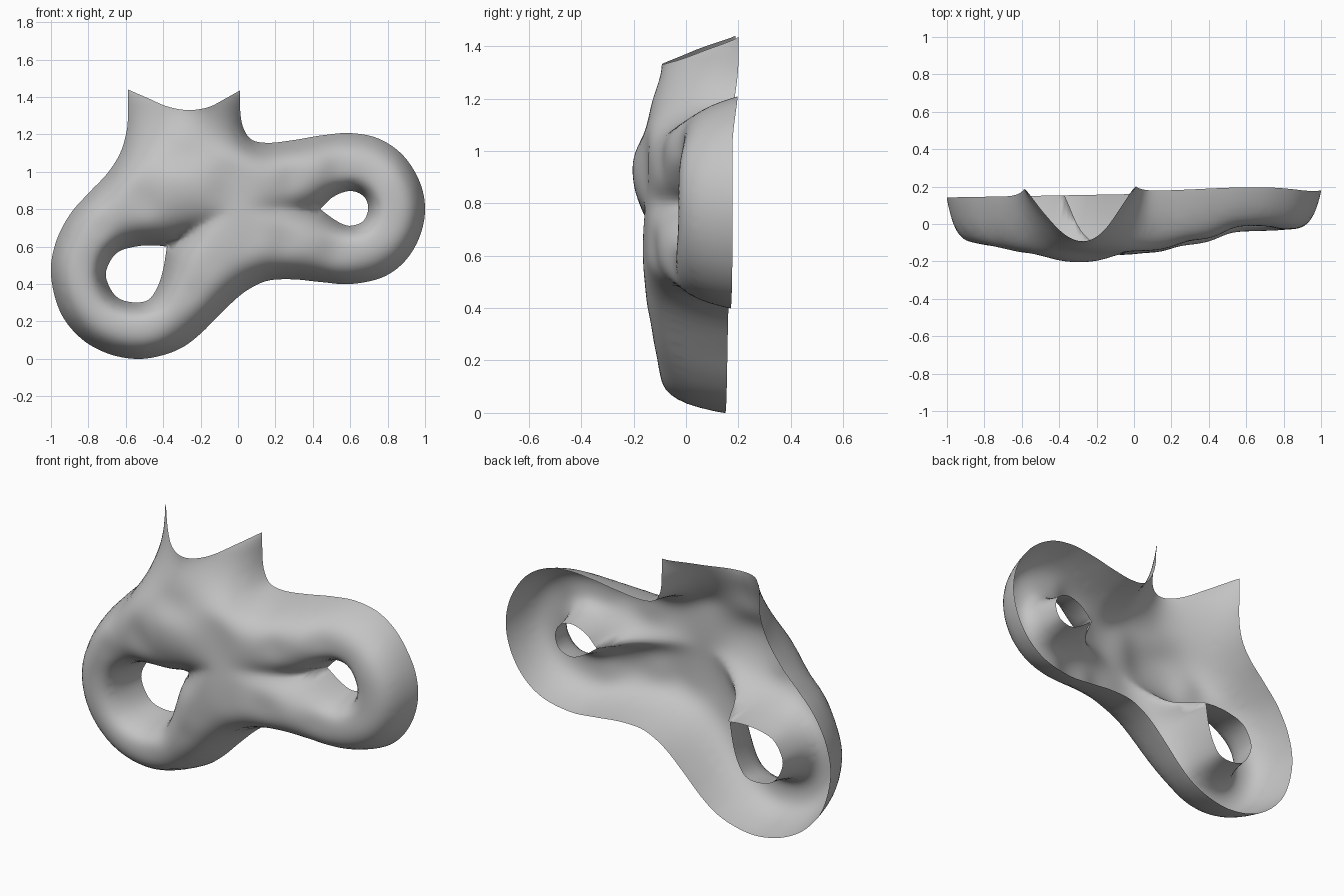
import bpy, math
from mathutils import Vector, kdtree, geometry

if "Cube" in bpy.data.objects:
    bpy.data.objects.remove(bpy.data.objects["Cube"])

STEP = 0.02


def spline(pts):
    """Catmull-Rom curve through the points, sampled evenly; end points kept."""
    p = [Vector(q) for q in pts]
    p = [2 * p[0] - p[1]] + p + [2 * p[-1] - p[-2]]
    out = []
    for a, b, c, d in zip(p, p[1:], p[2:], p[3:]):
        n = max(1, math.ceil((c - b).length / STEP))
        for i in range(n):
            t = i / n
            out.append(0.5 * (2 * b + (c - a) * t + (2 * a - 5 * b + 4 * c - d) * t * t
                              + (3 * b - a - 3 * c + d) * t ** 3))
    return out + [p[-2]]


def tree(pts):
    k = kdtree.KDTree(len(pts))
    for i, q in enumerate(pts):
        k.insert((q[0], q[1], 0), i)
    k.balance()
    return k


# Outer silhouette (x, z): right side of neck, around the body, left side of neck
side = spline([(.01, 1.435), (.014, 1.3), (.035, 1.22), (.08, 1.168), (.17, 1.155), (.3, 1.17),
               (.45, 1.195), (.6, 1.207), (.75, 1.178), (.88, 1.09), (.97, .95), (1, .8),
               (.97, .65), (.89, .52), (.77, .435), (.6, .4), (.45, .41), (.3, .425), (.17, .42),
               (.08, .385), (0, .33), (-.1, .235), (-.2, .135), (-.3, .06), (-.42, .015),
               (-.55, 0), (-.7, .03), (-.84, .11), (-.95, .25), (-1, .45), (-.975, .62),
               (-.9, .77), (-.8, .885), (-.7, .99), (-.63, 1.1), (-.595, 1.22), (-.588, 1.32),
               (-.588, 1.44)])
rim = spline([(-.588, 1.44), (-.48, 1.393), (-.38, 1.35), (-.27, 1.33), (-.16, 1.345),
              (-.07, 1.39), (.01, 1.435)])[1:-1]
# The two holes, each with one pointed corner
hole_left = spline([(-.38, .6), (-.45, .607), (-.55, .6), (-.65, .565), (-.705, .47), (-.69, .39),
                    (-.64, .325), (-.56, .302), (-.48, .315), (-.43, .385), (-.4, .48),
                    (-.38, .6)])[:-1]
hole_right = spline([(.44, .8), (.5, .86), (.57, .893), (.63, .893), (.68, .86), (.696, .8),
                     (.67, .737), (.61, .712), (.56, .72), (.5, .755), (.44, .8)])[:-1]
loops = [side + rim, hole_left, hole_right]
# Crease joining the hole corners (x, z, depth y)
crease = spline([(-.38, .6, .17), (-.33, .627, .07), (-.27, .667, -.01), (-.2, .712, -.08),
                 (-.1, .768, -.135), (0, .795, -.148), (.1, .801, -.118), (.2, .8, -.065),
                 (.3, .798, -.005), (.38, .797, .07), (.44, .8, .17)])[1:-1]


def inside(p):
    hit = False
    for lp in loops:
        a = lp[-1]
        for b in lp:
            if (a[1] > p[1]) != (b[1] > p[1]) and \
                    p[0] < (b[0] - a[0]) * (p[1] - a[1]) / (b[1] - a[1]) + a[0]:
                hit = not hit
            a = b
    return hit


# Sample points: boundary, crease, offset rings, interior grid
pts, edges = [], []
for lp in loops:
    s = len(pts)
    pts += [Vector(q) for q in lp]
    edges += [(s + i, s + (i + 1) % len(lp)) for i in range(len(lp))]
n_bound = len(pts)
fixed = set(range(len(side))) | set(range(len(loops[0]), n_bound))
start_l, start_r = len(loops[0]), len(loops[0]) + len(hole_left)
chain = [start_l] + list(range(n_bound, n_bound + len(crease))) + [start_r]
pts += [Vector(q[:2]) for q in crease]
edges += list(zip(chain, chain[1:]))
near_b, near_c = tree(pts[:n_bound]), tree(crease)


def try_add(p, gap):
    q = (p[0], p[1], 0)
    if near_b.find(q)[2] > gap and near_c.find(q)[2] > 0.009 and inside(p):
        pts.append(Vector(p))


for d in (.003, .01, .021, .035):
    for lp in loops:
        for i, p in enumerate(lp):
            t = (lp[(i + 1) % len(lp)] - lp[i - 1]).normalized()
            for sg in (-1, 1):
                try_add(p + sg * d * Vector((t.y, -t.x)), d * .93)
for r in range(84):
    for c in range(102):
        try_add((-1.01 + STEP * (c + .5 * (r % 2)), r * STEP * .87), .046)

verts, _, tris, orig = geometry.delaunay_2d_cdt(pts, edges, [], 0, 1e-6)[:4]
is_bound = [any(o < n_bound for o in lst) for lst in orig]
faces = [f for f in tris if not all(is_bound[i] for i in f)
         or inside(sum((verts[i] for i in f), Vector((0, 0))) / 3)]
N = len(verts)

# Laplacian weights for inflating the flat sheet like a membrane
wt = [dict() for _ in range(N)]
area = [0.0] * N
for f in faces:
    for k in range(3):
        i, j, o = f[k], f[(k + 1) % 3], f[(k + 2) % 3]
        a, b = verts[i] - verts[o], verts[j] - verts[o]
        cr = max(abs(a.x * b.y - a.y * b.x), 1e-9)
        cot = .5 * a.dot(b) / cr
        wt[i][j] = wt[i].get(j, 0) + cot
        wt[j][i] = wt[j].get(i, 0) + cot
        area[o] += cr / 6
pinned = [any(o in fixed for o in lst) for lst in orig]
crease_of = {}
for i, lst in enumerate(orig):
    for o in lst:
        if n_bound <= o < n_bound + len(crease) and not pinned[i]:
            crease_of[i] = crease[o - n_bound][2]


def neck(p):
    t = min(max((p[1] - 1.0) / .35, 0), 1)
    return t * t * (3 - 2 * t)


def back(p):
    return .16 + .018 * p[0] + .04 * neck(p)


def swell(e, n):
    """Cross-section: steep wall then round front; plain parabola at the neck."""
    return (1 - n) * math.sin(math.pi / 2 * e ** 1.7) + n * e ** 1.9


# Crest depths (x, z, y) read at points on the front
crest = [(-.86, .47, -.1), (-.56, .15, -.1), (-.8, .68, -.115), (-.3, .33, -.13),
         (-.22, .48, -.155), (-.08, .6, -.168), (-.3, .92, -.21), (-.29, 1.33, -.112),
         (-.29, 1.15, -.148), (.1, .97, -.145), (.35, 1.0, -.085), (.1, .58, -.155),
         (.3, .59, -.11), (.6, .56, -.04), (.6, 1.05, -.01), (.85, .8, -.03), (-.58, .78, -.155)]
vt = tree(verts)
crest_i = [vt.find((x, z, 0))[1] for x, z, y in crest]
blend = []
for v in verts:
    ws = [1 / ((v.x - x) ** 2 + (v.y - z) ** 2 + .01) ** 2 for x, z, y in crest]
    blend.append([w / sum(ws) for w in ws])
height = [back(v) - sum(w * c[2] for w, c in zip(b, crest)) for v, b in zip(verts, blend)]

u = [0.0 if pinned[i] else .015 for i in range(N)]
size = [.15] * N
for step in range(3):
    held = crease_of if step else {}
    for i, y in held.items():
        g = min(max((back(verts[i]) - y) / height[i], 0), 1)
        u[i] = (size[i] * (math.asin(g) * 2 / math.pi) ** (1 / 1.7)) ** 2 / 2
    free = [(i, list(wt[i].items()), sum(wt[i].values()), area[i]) for i in range(N)
            if not pinned[i] and i not in held and sum(wt[i].values()) > 1e-9]
    for _ in range(200):
        for i, nb, tot, ar in free:
            acc = ar
            for j, w in nb:
                acc += w * u[j]
            u[i] += 1.85 * (acc / tot - u[i])
    tops = [math.sqrt(2 * max(u[i], 1e-4)) for i in crest_i]
    size = [1.04 * sum(w * q for w, q in zip(b, tops)) for b in blend]

# Depth from the membrane, then softened away from the edges
ys = []
for i, v in enumerate(verts):
    e = min(math.sqrt(2 * max(u[i], 0)) / size[i], 1)
    ys.append(back(v) - height[i] * swell(e, neck(v)))
soft = [.6 * min(max((near_b.find((v.x, v.y, 0))[2] - .04) / .08, 0), 1) for v in verts]
ring = []
for nb in wt:
    pos = {j: max(w, 0) for j, w in nb.items()}
    tot = sum(pos.values()) or 1
    ring.append([(j, w / tot) for j, w in pos.items()])
for _ in range(6):
    ys = [y + s * (sum(w * ys[j] for j, w in nb) - y) if s else y
          for y, s, nb in zip(ys, soft, ring)]

# Final shell
mesh = bpy.data.meshes.new("shell")
mesh.from_pydata([(v.x, y, v.y) for v, y in zip(verts, ys)], [], [tuple(f) for f in faces])
mesh.polygons.foreach_set("use_smooth", [True] * len(mesh.polygons))
mat = bpy.data.materials.new("plain grey")
mat.diffuse_color = (.55, .55, .55, 1)
mat.use_nodes = True
mat.node_tree.nodes["Principled BSDF"].inputs["Base Color"].default_value = mat.diffuse_color
mesh.materials.append(mat)
mesh.update()
shell = bpy.data.objects.new("two_hole_shell", mesh)
bpy.context.collection.objects.link(shell)
